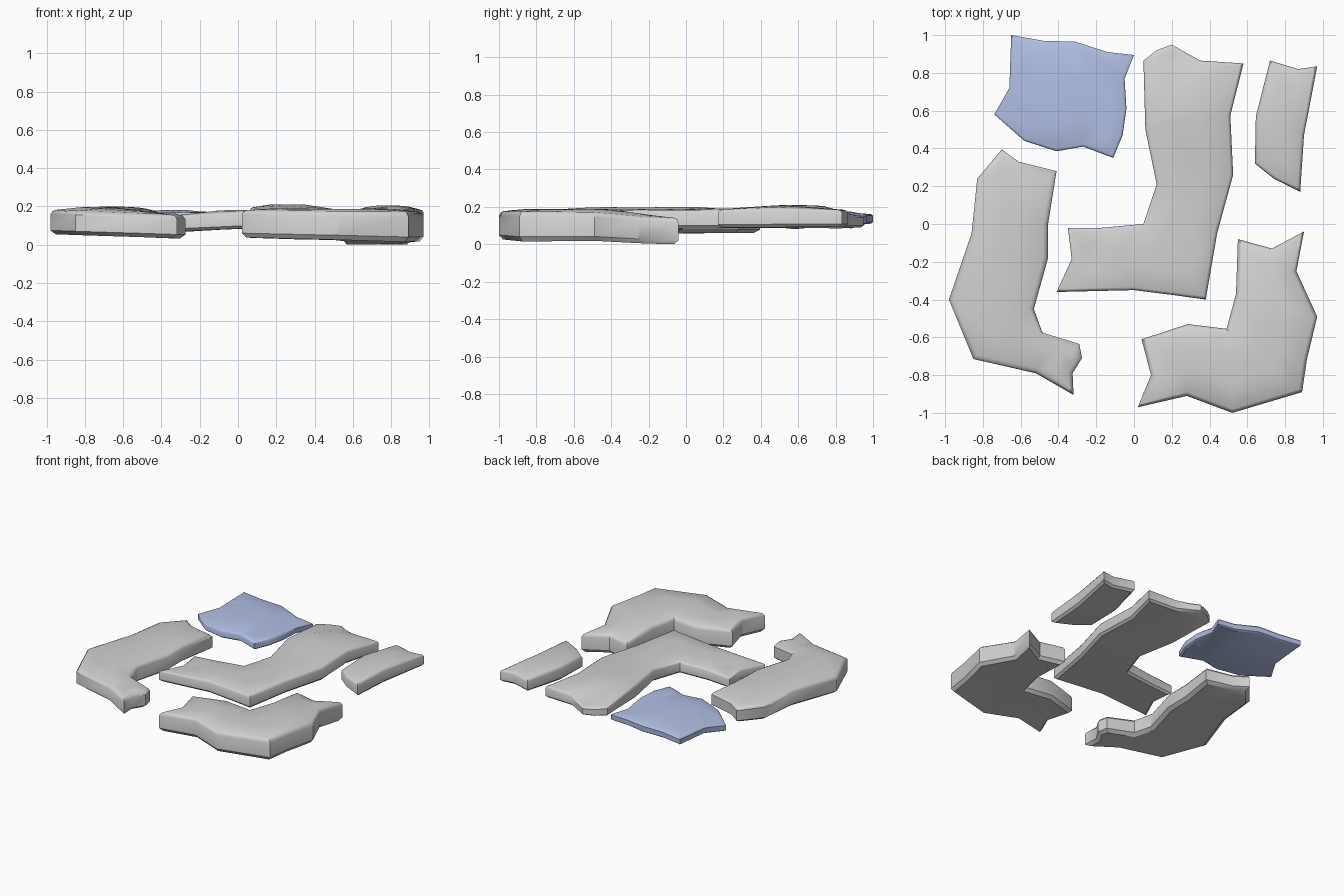
import bpy, bmesh, math
from mathutils import Vector

if "Cube" in bpy.data.objects:
    bpy.data.objects.remove(bpy.data.objects["Cube"])


def material(name, rgb):
    m = bpy.data.materials.new(name)
    m.diffuse_color = (*rgb, 1)
    m.use_nodes = True
    m.node_tree.nodes["Principled BSDF"].inputs["Base Color"].default_value = m.diffuse_color
    return m


GREY = material("stone grey", (0.64, 0.64, 0.64))
BLUE = material("slate blue", (0.45, 0.53, 0.79))


def inset(pts, d):
    """Move a clockwise outline inward by d with mitred corners."""
    out = []
    for i, p in enumerate(pts):
        a, b = pts[i - 1], pts[(i + 1) % len(pts)]
        n1 = Vector((p[1] - a[1], a[0] - p[0])).normalized()
        n2 = Vector((b[1] - p[1], p[0] - b[0])).normalized()
        n = (n1 + n2) / max(0.6, 1 + n1.dot(n2))
        out.append((p[0] + n.x * d, p[1] + n.y * d))
    return out


def height(levels, x, y, k):
    """Blend the control levels (x, y, bottom, top) by distance."""
    w = [1 / ((x - c[0]) ** 2 + (y - c[1]) ** 2 + 0.008) ** 1.5 for c in levels]
    return sum(a * c[k] for a, c in zip(w, levels)) / sum(w)


def slab(name, outline, levels, mat, bevel=0.016):
    bm = bmesh.new()
    rings = []
    # side wall: chamfered bottom edge, upright face, rounded top edge
    for d, f in ((bevel, 0), (0, 0.15), (0, 0.78), (bevel * 0.4, 0.89), (bevel, 0.94)):
        ring = []
        for x, y in inset(outline, d):
            lo, hi = height(levels, x, y, 2), height(levels, x, y, 3)
            ring.append(bm.verts.new((x, y, lo + (hi - lo) * f)))
        rings.append(ring)
    n = len(outline)
    for r, s in zip(rings, rings[1:]):
        for i in range(n):
            j = (i + 1) % n
            bm.faces.new((r[j], r[i], s[i], s[j]))
    # bottom face and gently uneven top
    bottom = bm.faces.new(rings[0])
    top = bm.faces.new(list(reversed(rings[-1])))
    bmesh.ops.triangulate(bm, faces=[bottom])
    tri = bmesh.ops.triangulate(bm, faces=[top])["faces"]
    old = {tuple(v.co) for v in bm.verts}
    count = {}
    for f in tri:
        for e in f.edges:
            count[e] = count.get(e, 0) + 1
    inner = [e for e, c in count.items() if c == 2]
    bmesh.ops.subdivide_edges(bm, edges=inner, cuts=2)
    for v in bm.verts:
        if tuple(v.co) not in old:
            v.co.z = height(levels, v.co.x, v.co.y, 3)
    bmesh.ops.triangulate(bm, faces=[f for f in bm.faces if len(f.verts) > 4])
    bmesh.ops.recalc_face_normals(bm, faces=bm.faces)
    me = bpy.data.meshes.new(name)
    bm.to_mesh(me)
    bm.free()
    ob = bpy.data.objects.new(name, me)
    bpy.context.collection.objects.link(ob)
    me.materials.append(mat)
    bpy.ops.object.select_all(action='DESELECT')
    ob.select_set(True)
    bpy.context.view_layer.objects.active = ob
    bpy.ops.object.shade_smooth_by_angle(angle=math.radians(35))
    return ob


# thin blue slab at the back left
slab("blue_slab",
     [(-.65, 1), (-.48, .97), (-.31, .965), (-.14, .91), (0, .895), (-.05, .77),
      (-.04, .61), (-.06, .47), (-.11, .35), (-.27, .41), (-.41, .385),
      (-.58, .44), (-.74, .58), (-.66, .72)],
     [(-.65, 1, .11, .165), (0, .9, .085, .14), (-.11, .35, .11, .172),
      (-.74, .58, .08, .135), (-.4, .68, .12, .19)], BLUE, 0.012)

# large angled slab in the middle
slab("middle_slab",
     [(.05, .865), (.12, .92), (.20, .95), (.27, .91), (.35, .865), (.58, .85),
      (.51, .575), (.525, .26), (.44, -.05), (.38, -.40), (.2, -.375), (0, -.35),
      (-.41, -.36), (-.33, -.185), (-.35, -.02), (-.17, -.02), (.05, 0),
      (.12, .21), (.06, .5)],
     [(-.37, -.2, .065, .15), (0, -.2, .085, .182), (.35, -.1, .085, .19),
      (.27, .64, .09, .215), (.2, .95, .09, .155), (.55, .8, .085, .18)], GREY)

# small slab at the back right
slab("small_slab",
     [(.72, .865), (.87, .82), (.97, .835), (.90, .47), (.88, .17), (.74, .24),
      (.64, .32), (.645, .57)],
     [(.72, .86, .095, .19), (.96, .83, .095, .19), (.77, .5, .09, .208),
      (.85, .2, .09, .192), (.65, .3, .09, .185)], GREY)

# thick angled slab at the front right
slab("front_right_slab",
     [(.55, -.08), (.73, -.13), (.90, -.04), (.86, -.25), (.97, -.49),
      (.915, -.72), (.89, -.89), (.52, -1), (.28, -.91), (.02, -.97),
      (.09, -.80), (.04, -.61), (.285, -.53), (.49, -.555), (.54, -.37)],
     [(.55, -.1, 0, .152), (.9, -.08, 0, .15), (.7, -.5, .025, .19),
      (.3, -.75, .03, .188), (.05, -.8, .04, .19), (.9, -.85, .015, .185)],
     GREY, 0.02)

# curved slab on the left
slab("left_slab",
     [(-.70, .395), (-.61, .33), (-.41, .28), (-.455, 0), (-.455, -.18),
      (-.53, -.45), (-.485, -.575), (-.29, -.635), (-.275, -.71), (-.325, -.79),
      (-.32, -.905), (-.52, -.79), (-.85, -.715), (-.98, -.40), (-.86, -.05),
      (-.83, .24)],
     [(-.65, .35, .06, .18), (-.65, 0, .06, .2), (-.75, -.45, .055, .2),
      (-.95, -.4, .055, .19), (-.85, -.72, .05, .185), (-.3, -.75, .033, .162)],
     GREY, 0.026)
